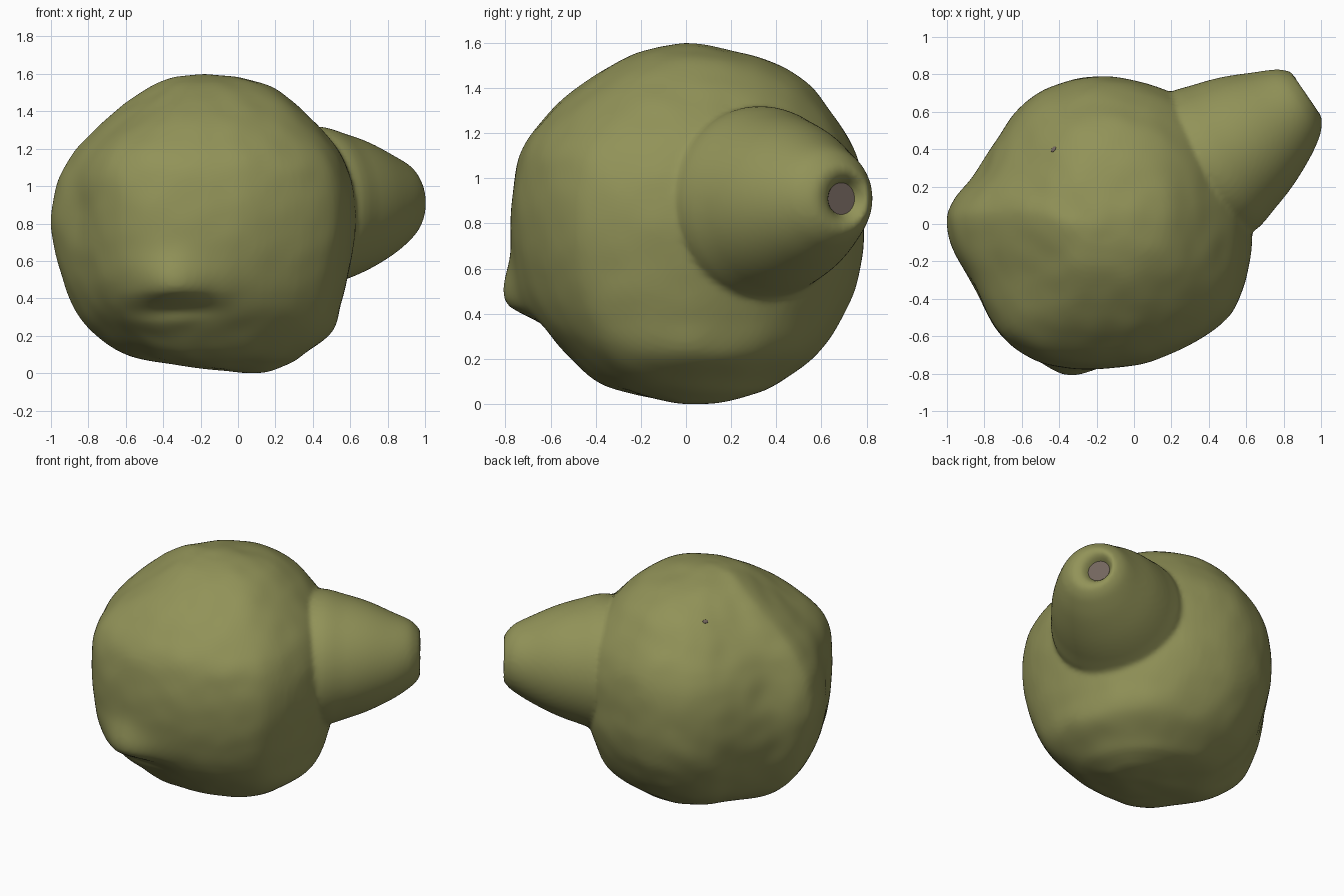
import bpy, bmesh, math
from mathutils import Vector, noise

if "Cube" in bpy.data.objects:
    bpy.data.objects.remove(bpy.data.objects["Cube"])


def material(name, rgb):
    m = bpy.data.materials.new(name)
    m.diffuse_color = (*rgb, 1)
    m.use_nodes = True
    m.node_tree.nodes["Principled BSDF"].inputs["Base Color"].default_value = m.diffuse_color
    return m


green = material("olive_skin", (0.285, 0.29, 0.098))
brown = material("pit_brown", (0.17, 0.13, 0.11))


def spline(pts, t, closed=False):
    """Catmull-Rom through pts, t measured in point indices."""
    n = len(pts)
    i = int(math.floor(t))
    if not closed:
        i = min(i, n - 2)
    f = t - i
    get = (lambda k: pts[k % n]) if closed else (lambda k: pts[max(0, min(n - 1, k))])
    out = []
    for a, b, c, d in zip(get(i - 1), get(i), get(i + 1), get(i + 2)):
        out.append(0.5 * (2 * b + (c - a) * f + (2 * a - 5 * b + 4 * c - d) * f * f
                          + (3 * b - a - 3 * c + d) * f ** 3))
    return out


def make_object(name, rings, mat):
    """Skin a list of vertex rings, closing both ends."""
    bm = bmesh.new()
    vs = [[bm.verts.new(p) for p in r] for r in rings]
    n = len(rings[0])
    for a, b in zip(vs, vs[1:]):
        for k in range(n):
            bm.faces.new((a[k], a[(k + 1) % n], b[(k + 1) % n], b[k]))
    bm.faces.new(vs[0][::-1])
    bm.faces.new(vs[-1])
    bmesh.ops.remove_doubles(bm, verts=bm.verts, dist=0.0005)
    bmesh.ops.recalc_face_normals(bm, faces=bm.faces)
    me = bpy.data.meshes.new(name)
    bm.to_mesh(me)
    bm.free()
    ob = bpy.data.objects.new(name, me)
    bpy.context.collection.objects.link(ob)
    me.materials.append(mat)
    bpy.context.view_layer.objects.active = ob
    ob.select_set(True)
    bpy.ops.object.shade_smooth_by_angle(angle=math.radians(40))
    ob.select_set(False)
    return ob


# Body outline seen from above
outline = [(0.63, -0.08), (0.58, 0.25), (0.43, 0.53), (0.18, 0.72), (-0.17, 0.8),
           (-0.45, 0.74), (-0.62, 0.62), (-0.74, 0.45), (-0.86, 0.27), (-0.97, 0.12),
           (-1.0, 0.0), (-0.95, -0.19), (-0.81, -0.43), (-0.65, -0.65), (-0.44, -0.77),
           (-0.15, -0.79), (0.1, -0.75), (0.39, -0.61), (0.56, -0.42)]
# Body levels: z, left, right, front, back
levels = [(0.0, 0.08, 0.1, 0.04, 0.06), (0.01, -0.06, 0.18, -0.08, 0.16),
          (0.05, -0.36, 0.27, -0.25, 0.32), (0.1, -0.6, 0.35, -0.4, 0.42),
          (0.22, -0.78, 0.5, -0.53, 0.58), (0.38, -0.89, 0.555, -0.67, 0.69),
          (0.58, -0.96, 0.6, -0.75, 0.77), (0.8, -1.0, 0.63, -0.78, 0.79),
          (1.0, -0.975, 0.615, -0.765, 0.78), (1.15, -0.9, 0.56, -0.72, 0.735),
          (1.3, -0.77, 0.45, -0.6, 0.64), (1.42, -0.63, 0.33, -0.46, 0.54),
          (1.52, -0.49, 0.2, -0.3, 0.37), (1.575, -0.37, 0.04, -0.15, 0.16),
          (1.594, -0.26, -0.11, -0.06, 0.06), (1.6, -0.19, -0.18, -0.01, 0.0)]
centre = Vector((-0.18, 0, 0.8))


def sculpt(p):
    # Snout bulge with a sharp under edge, and the groove below it
    if p.y < 0:
        wx = math.exp(-((p.x + 0.34) / 0.2) ** 2)
        w = 0.17 if p.z > 0.45 else 0.06
        p.y -= 0.1 * wx * math.exp(-((p.z - 0.45) / w) ** 2)
        p.y += 0.03 * wx * math.exp(-((p.z - 0.34) / 0.04) ** 2)
    # Shallow dents around the left knob, and the fuller front left corner
    for spot, size, depth in (((-0.87, 0.26, 1.02), 0.17, 0.03),
                              ((-0.86, -0.32, 0.88), 0.15, 0.02),
                              ((-0.7, -0.54, 0.45), 0.33, -0.035),
                              ((-0.66, -0.5, 1.12), 0.24, -0.05)):
        d = (p - Vector(spot)).length
        p += (centre - p).normalized() * depth * math.exp(-(d / size) ** 2)
    # Slightly lumpy skin
    p += (p - centre).normalized() * 0.005 * noise.noise(p * 7)
    p.z = max(p.z, 0)
    return p


SEG, SUB = 114, 7
loop = [spline(outline, k * len(outline) / SEG, True) for k in range(SEG)]
rings = []
for i in range((len(levels) - 1) * SUB + 1):
    z, xl, xr, yf, yb = spline(levels, i / SUB)
    rings.append([sculpt(Vector((xl + (xr - xl) * (u + 1) / 1.63,
                                 yf + (yb - yf) * (v + 0.8) / 1.6, z)))
                  for u, v in loop])
body = make_object("body", rings, green)

# Tapered neck, turned about a horizontal axis
tip = Vector((0.93, 0.675, 0.91))
axis = Vector((0.83, 0.55, 0)).normalized()
side = Vector((-axis.y, axis.x, 0))


def turned(name, profile, mat, seg=64):
    """Profile rows: distance along axis, radius, sideways shift, height shift."""
    rs = []
    for s, r, off, dz in profile:
        rs.append([tip + axis * s + side * (off + r * math.cos(a))
                   + Vector((0, 0, dz + r * math.sin(a)))
                   for a in (2 * math.pi * k / seg for k in range(seg))])
    return make_object(name, rs, mat)


neck = [(-0.85, 0.38, 0, -0.025), (-0.64, 0.435, 0, -0.025), (-0.47, 0.395, 0, -0.02),
        (-0.32, 0.345, 0, -0.015), (-0.17, 0.275, 0, -0.01), (-0.07, 0.22, 0.007, 0),
        (-0.025, 0.182, 0.012, 0), (0.004, 0.14, 0.018, 0), (-0.002, 0.105, 0.04, 0),
        (-0.03, 0.08, 0.045, 0), (-0.09, 0.05, 0.045, 0)]
neck_ob = turned("neck", [spline(neck, i / 4) for i in range((len(neck) - 1) * 4 + 1)], green)
turned("neck_pit", [(-0.045, 0.08, 0.045, 0), (-0.06, 0.065, 0.045, 0),
                    (-0.07, 0.04, 0.045, 0), (-0.075, 0.002, 0.045, 0)], brown)

# Fuse neck and body into one skin with a soft seam
bpy.ops.object.select_all(action='DESELECT')
neck_ob.select_set(True)
body.select_set(True)
bpy.context.view_layer.objects.active = body
bpy.ops.object.join()
body.name = "body_with_neck"
remesh = body.modifiers.new("fuse", 'REMESH')
remesh.mode = 'VOXEL'
remesh.voxel_size = 0.016
remesh.use_smooth_shade = True
smooth = body.modifiers.new("soften", 'SMOOTH')
smooth.factor = 0.5
smooth.iterations = 4

# Small pit on the upper back
bpy.context.view_layer.update()
hit, loc, nor, _ = body.ray_cast(Vector((-0.43, 0.4, 3)), Vector((0, 0, -1)))
if hit:
    bpy.ops.mesh.primitive_uv_sphere_add(segments=16, ring_count=8, radius=0.018, location=loc)
    pit = bpy.context.object
    pit.name = "small_pit"
    pit.scale = (1.0, 0.7, 0.3)
    pit.rotation_euler = nor.to_track_quat('Z', 'Y').to_euler()
    pit.data.materials.append(brown)
    bpy.ops.object.shade_smooth_by_angle()
